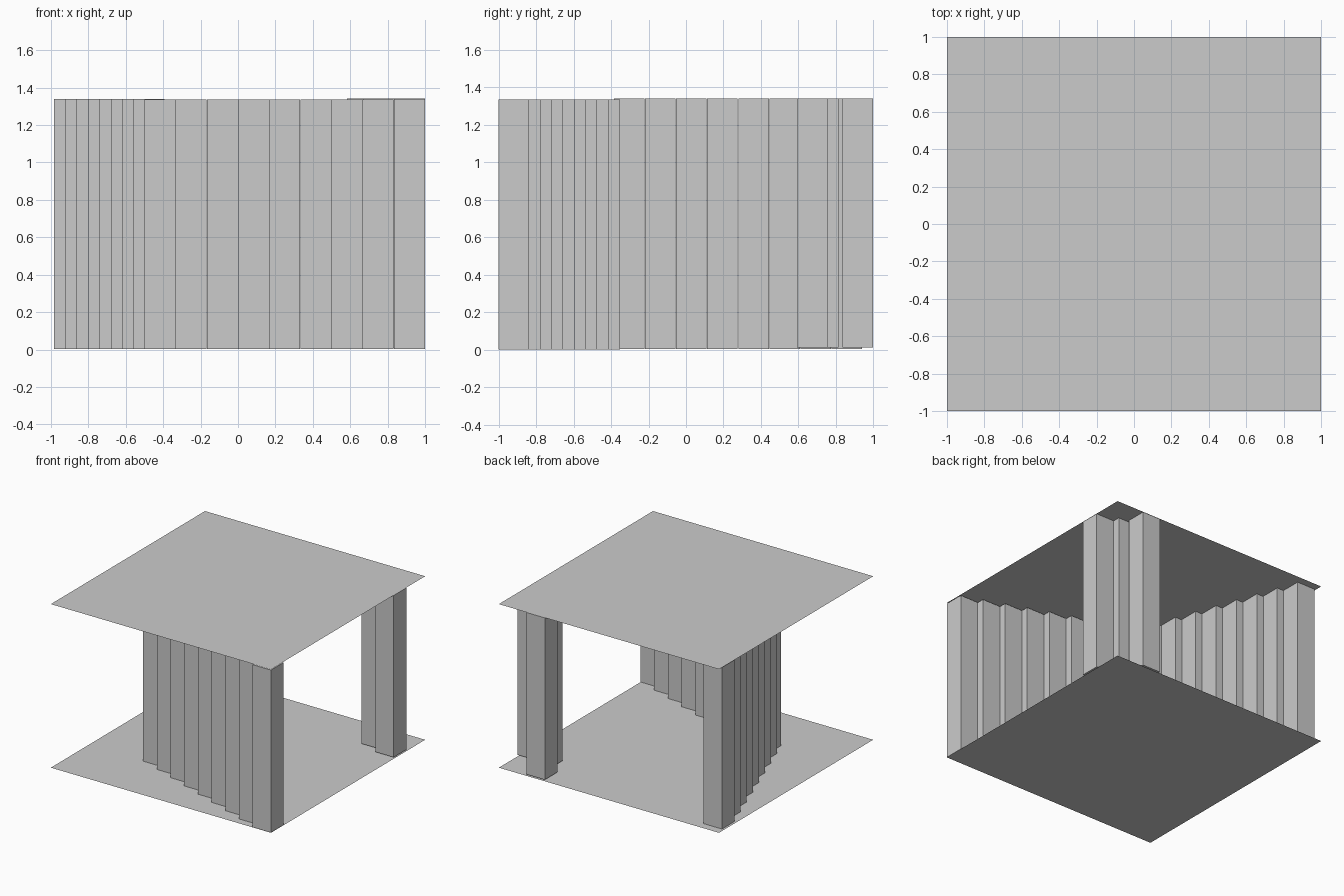
import bpy, bmesh
from mathutils import Matrix, Vector

if "Cube" in bpy.data.objects:
    bpy.data.objects.remove(bpy.data.objects["Cube"])

HEIGHT = 1.343   # distance between floor and ceiling sheets
SIDE = 0.166     # width of one column
STEP = 0.0605    # sideways shift between neighbouring columns


def finish(bm, name):
    mesh = bpy.data.meshes.new(name)
    bm.to_mesh(mesh)
    bm.free()
    bpy.context.collection.objects.link(bpy.data.objects.new(name, mesh))


def sheet(name, z):
    bm = bmesh.new()
    bmesh.ops.create_grid(bm, x_segments=1, y_segments=1, size=1,
                          matrix=Matrix.Translation((0, 0, z)))
    finish(bm, name)


def columns(name, corners, z0, z1):
    """Square columns; each corner is the column's lowest x and y."""
    bm = bmesh.new()
    size = Vector((SIDE, 0.163, z1 - z0))
    for x, y in corners:
        low = Vector((x, y, z0))
        bmesh.ops.create_cube(bm, size=1, matrix=Matrix.Translation(low + size / 2)
                              @ Matrix.Diagonal(size).to_4x4())
    finish(bm, name)


# Floor and ceiling sheets
sheet("floor", 0)
sheet("ceiling", HEIGHT)

# Stepped front wall, running left and back from the front right corner
columns("front_wall",
        [(1 - 0.1667 * (i + 1), -1 + STEP * i) for i in range(9)], 0.002, 1.336)

# Stepped left wall, running from the back left corner to the front wall
columns("left_wall",
        [(-0.985 + 0.061 * i, 0.943 - 0.166 * (i + 1)) for i in range(8)], 0.004, 1.340)

# Corner pillar of three columns at the back right
columns("corner_pillar",
        [(0.834, 0.592), (0.667, 0.652), (0.583, 0.836)], 0.012, 1.341)
